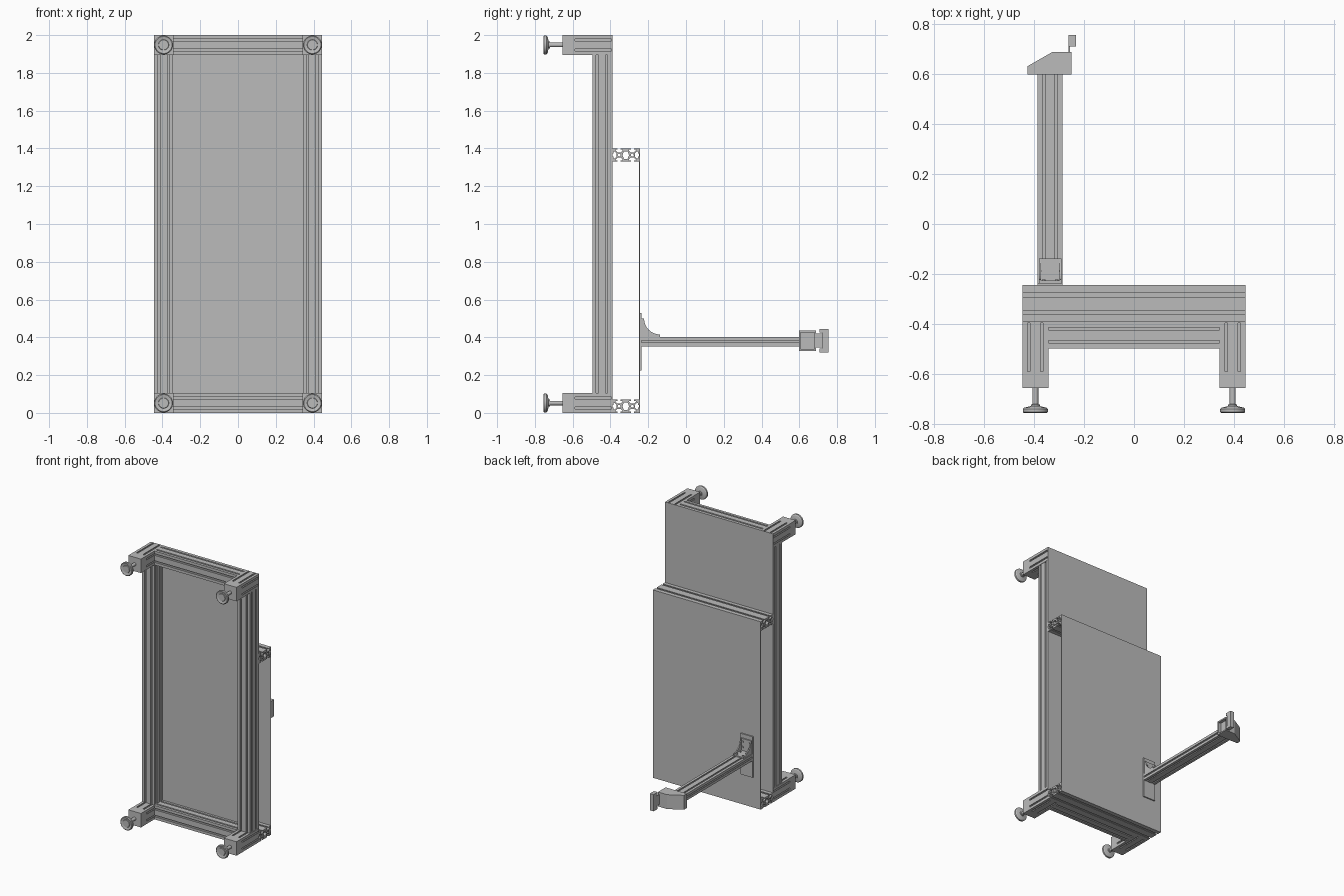
import bpy, bmesh, math
from mathutils import Matrix, Vector

cube = bpy.data.objects.get("Cube")
if cube:
    bpy.data.objects.remove(cube, do_unlink=True)

GREY = (0.5, 0.5, 0.5, 1)
metal = bpy.data.materials.new("plain grey")
metal.diffuse_color = GREY
metal.use_nodes = True
metal.node_tree.nodes["Principled BSDF"].inputs["Base Color"].default_value = GREY


def add(name, bm):
    """Turn a bmesh into a finished grey object."""
    bmesh.ops.remove_doubles(bm, verts=bm.verts, dist=1e-5)
    bmesh.ops.recalc_face_normals(bm, faces=bm.faces)
    mesh = bpy.data.meshes.new(name)
    bm.to_mesh(mesh)
    bm.free()
    mesh.materials.append(metal)
    ob = bpy.data.objects.new(name, mesh)
    bpy.context.collection.objects.link(ob)
    return ob


def box(name, lo, hi):
    lo, hi = Vector(lo), Vector(hi)
    bm = bmesh.new()
    bmesh.ops.create_cube(bm, size=1, matrix=Matrix.Translation((lo + hi) / 2)
                          @ Matrix.Diagonal((hi - lo).to_4d()))
    return add(name, bm)


def prism(name, points, axis, lo, hi):
    """Extrude a 2D outline along x (outline in y, z) or z (outline in x, y)."""
    bm = bmesh.new()
    place = (lambda p: (lo, *p)) if axis == "x" else (lambda p: (*p, lo))
    face = bm.faces.new([bm.verts.new(place(p)) for p in points])
    new = bmesh.ops.extrude_face_region(bm, geom=[face])["geom"]
    step = Vector((hi - lo, 0, 0)) if axis == "x" else Vector((0, 0, hi - lo))
    bmesh.ops.translate(bm, vec=step, verts=[v for v in new if isinstance(v, bmesh.types.BMVert)])
    return add(name, bm)


def lathe(name, profile, origin, axis="y"):
    """Revolve (radius, distance) points about an axis through origin."""
    bm = bmesh.new()
    vs = [bm.verts.new((r, 0, h)) for r, h in profile]
    edges = [bm.edges.new(pair) for pair in zip(vs, vs[1:])]
    bmesh.ops.spin(bm, geom=vs + edges, cent=(0, 0, 0), axis=(0, 0, 1),
                   angle=math.tau, steps=32)
    turn = Matrix.Rotation(-math.pi / 2, 4, "X") if axis == "y" else Matrix()
    bm.transform(Matrix.Translation(origin) @ turn)
    ob = add(name, bm)
    bpy.ops.object.select_all(action="DESELECT")
    ob.select_set(True)
    bpy.context.view_layer.objects.active = ob
    bpy.ops.object.shade_smooth_by_angle(angle=math.radians(30))
    return ob


# Half of one slot: (along the face, inward), in fractions of a cell
SLOT = [(-.11, 0), (-.11, .09), (-.26, .09), (-.26, .16), (-.13, .3)]
SLOT += [(-u, v) for u, v in reversed(SLOT)]
TURN = {"x": Matrix.Rotation(math.pi / 2, 4, "Y"),
        "y": Matrix.Rotation(math.pi / 2, 4, "X"), "z": Matrix()}


def extrusion(name, nx, ny, cell, length, centre, axis):
    """Slotted rail of nx by ny cells with hollow cores."""
    outline = []
    half = Vector((nx, ny)) / 2
    for k, n in enumerate((nx, ny, nx, ny)):
        u = Vector(((1, 0), (0, 1), (-1, 0), (0, -1))[k])
        v = Vector((-u.y, u.x))
        start = Vector((half.x * (-1 if k in (0, 3) else 1),
                        half.y * (-1 if k < 2 else 1)))
        outline.append(start)
        for i in range(n):
            outline += [start + u * (i + .5 + a) + v * b for a, b in SLOT]
    loops = [outline]
    for i in range(nx):
        for j in range(ny):
            c = Vector((i + .5, j + .5)) - half
            ring = [math.tau * t / 16 for t in range(16)]
            loops.append([c + Vector((math.cos(a), math.sin(a))) * .11 for a in ring])
            hexa = [(.25, 0), (.14, .28), (-.14, .28), (-.25, 0), (-.14, -.28), (.14, -.28)]
            if i + 1 < nx:
                loops.append([c + Vector((.5 + a, b)) for a, b in hexa])
            if j + 1 < ny:
                loops.append([c + Vector((b, .5 + a)) for a, b in hexa])
    curve = bpy.data.curves.new(name + "_section", "CURVE")
    curve.dimensions = "2D"
    curve.fill_mode = "BOTH"
    curve.extrude = length / 2
    for loop in loops:
        s = curve.splines.new("POLY")
        s.points.add(len(loop) - 1)
        for point, p in zip(s.points, loop):
            point.co = (p.x * cell, p.y * cell, 0, 1)
        s.use_cyclic_u = True
    temp = bpy.data.objects.new(name + "_section", curve)
    bpy.context.collection.objects.link(temp)
    bpy.context.view_layer.update()
    mesh = bpy.data.meshes.new_from_object(
        temp.evaluated_get(bpy.context.evaluated_depsgraph_get()))
    bm = bmesh.new()
    bm.from_mesh(mesh)
    bm.transform(Matrix.Translation(centre) @ TURN[axis])
    for f in bm.faces:
        f.smooth = False
        f.material_index = 0
    bpy.data.objects.remove(temp, do_unlink=True)
    bpy.data.curves.remove(curve)
    bpy.data.meshes.remove(mesh)
    return add(name, bm)


# Main frame: posts, rails, corner blocks and levelling feet
W, CELL = 0.445, 0.05
for sx, side in ((1, "left"), (-1, "right")):
    x = sx * 0.394
    extrusion(f"{side}_post", 2, 2, CELL, 1.79, (x, -0.445, 1), "z")
    for z, level in ((0.052, "lower"), (1.948, "upper")):
        tag = f"{level}_{side}"
        extrusion(f"{tag}_corner_block", 2, 2, 0.052, 0.195, (x, -0.4925, z), "y")
        box(f"{tag}_block_cap", (x - .052, -.655, z - .052), (x + .052, -.588, z + .052))
        lathe(f"{tag}_foot",
              [(0, 0), (.026, 0), (.028, .004), (.045, 0), (.05, .004), (.05, .016),
               (.044, .022), (.018, .028), (.018, .034), (.012, .036), (.012, .105)],
              (x, -0.755, z))
for z, level in ((0.052, "lower"), (1.948, "upper")):
    extrusion(f"{level}_rail", 2, 2, 0.052, 0.686, (0, -0.444, z), "x")

# Large panel behind the frame
box("large_panel", (-W, -.395, 0), (W, -.389, 2))

# Spacer bars and the shorter rear panel
for z, level in ((0.035, "lower"), (1.365, "upper")):
    extrusion(f"{level}_spacer_bar", 1, 2, 0.07, 2 * W, (0, -0.319, z), "x")
box("rear_panel", (-W, -.249, 0), (W, -.244, 1.4))

# Arm with its mounting plate and gusset bracket
AX = -0.335
extrusion("arm", 2, 1, CELL, 0.835, (AX, 0.1825, 0.377), "y")
box("mounting_plate", (AX - .05, -.244, .225), (AX + .05, -.235, .53))
box("bracket_base", (AX - .045, -.235, .402), (AX + .045, -.137, .411))
box("bracket_back", (AX - .045, -.235, .411), (AX + .045, -.226, .5))
curve_edge = [(-.137 - .085 * math.sin(a), .5 - .085 * math.cos(a))
              for a in [math.pi / 2 * t / 8 for t in range(9)]]
for x, side in ((AX - .045, "right"), (AX + .037, "left")):
    prism(f"{side}_gusset", [(-.235, .402), (-.137, .402)] + curve_edge + [(-.235, .5)],
          "x", x, x + .008)
for dx in (-.026, .026):
    for d in (.026, .068):
        bolt = [(0, .005), (.007, .005), (.007, 0)]
        lathe("base_bolt", bolt, (AX + dx, -.226 + d, .411), "z")
        lathe("back_bolt", bolt, (AX + dx, -.226, .411 + d), "y")

# Clamp head on the end of the arm
head = [(-.425, .597), (-.25, .597), (-.25, .687), (-.325, .687), (-.425, .63)]
core = [(min(x, -.272), y) for x, y in head]
prism("head_core", core, "z", .338, .425)
prism("head_top_plate", head, "z", .425, .435)
prism("head_bottom_plate", head, "z", .328, .338)
box("head_front_wall", (-.272, .597, .338), (-.25, .605, .425))
box("head_end_wall", (-.272, .68, .338), (-.25, .687, .425))

# Latch flag beyond the head
box("latch_strip", (-.262, .687, .345), (-.256, .725, .42))
box("latch_plate", (-.262, .72, .34), (-.232, .755, .425))
for z, level in ((.32, "lower"), (.425, "upper")):
    box(f"{level}_latch_lip", (-.262, .708, z), (-.232, .755, z + .02))
